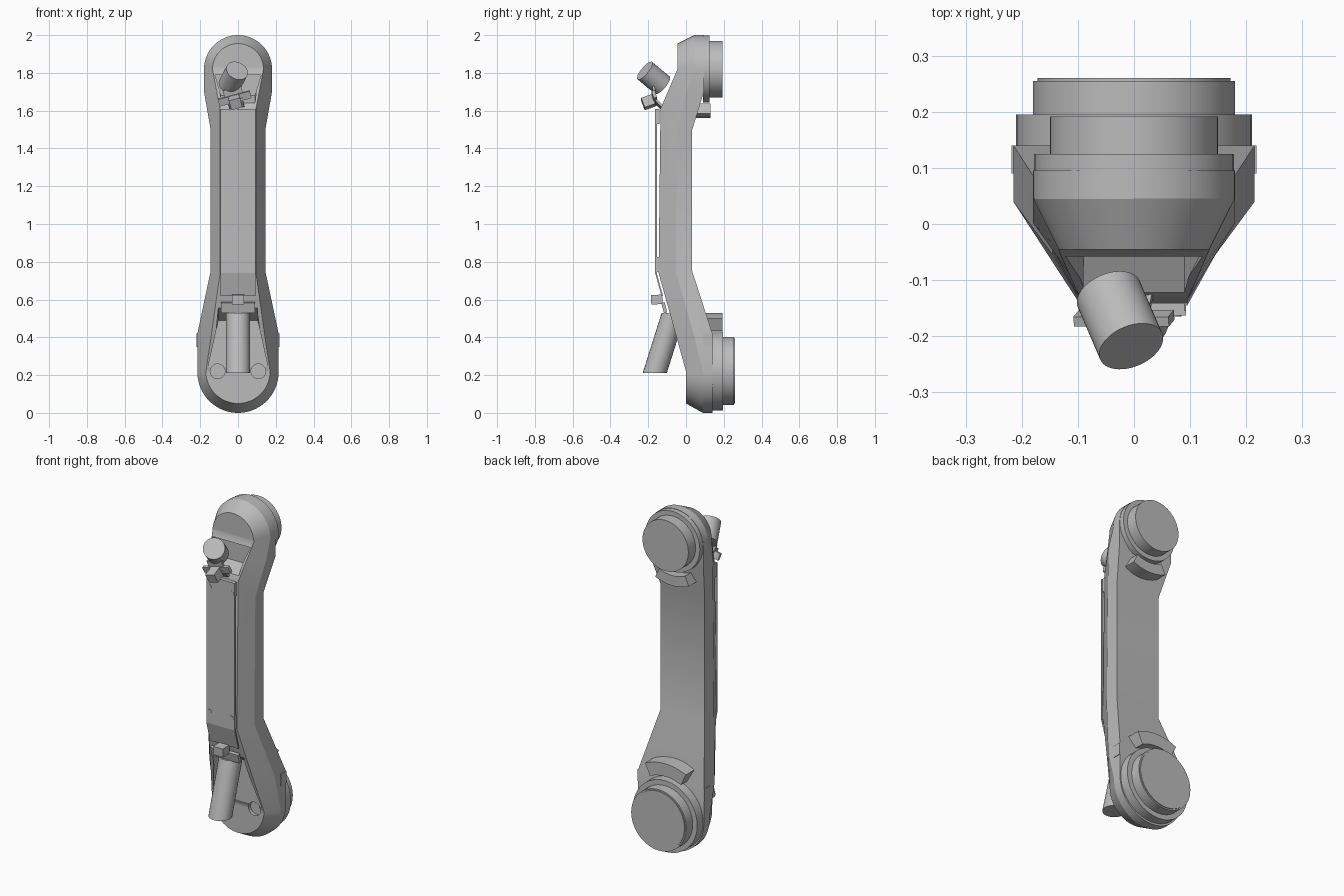
import bpy, bmesh, math
from mathutils import Vector, Matrix

if "Cube" in bpy.data.objects:
    bpy.data.objects.remove(bpy.data.objects["Cube"], do_unlink=True)

grey = bpy.data.materials.new("light_grey")
grey.use_nodes = True
grey.diffuse_color = (0.5, 0.5, 0.5, 1)
grey.node_tree.nodes["Principled BSDF"].inputs["Base Color"].default_value = (0.5, 0.5, 0.5, 1)


def finish(name, bm):
    bmesh.ops.recalc_face_normals(bm, faces=bm.faces)
    mesh = bpy.data.meshes.new(name)
    bm.to_mesh(mesh)
    bm.free()
    obj = bpy.data.objects.new(name, mesh)
    bpy.context.collection.objects.link(obj)
    mesh.materials.append(grey)
    return obj


def smooth(obj):
    bpy.ops.object.select_all(action="DESELECT")
    obj.select_set(True)
    bpy.context.view_layer.objects.active = obj
    bpy.ops.object.shade_smooth_by_angle(angle=math.radians(25))
    return obj


def tube(name, start, end, radius):
    a, b = Vector(start), Vector(end)
    bm = bmesh.new()
    turn = (b - a).to_track_quat("Z", "Y").to_matrix().to_4x4()
    bmesh.ops.create_cone(bm, cap_ends=True, segments=48, radius1=radius, radius2=radius,
                          depth=(b - a).length, matrix=Matrix.Translation((a + b) / 2) @ turn)
    return smooth(finish(name, bm))


def box(name, centre, size, tilt=0, pitch=0):
    bm = bmesh.new()
    bmesh.ops.create_cube(bm, size=1, matrix=Matrix.Translation(centre)
                          @ Matrix.Rotation(tilt, 4, "Y") @ Matrix.Rotation(pitch, 4, "X")
                          @ Matrix.Diagonal((*size, 1)))
    return finish(name, bm)


def prism(name, low, high):
    """Bridge two matching rings of points and cap both."""
    bm = bmesh.new()
    a, b = [[bm.verts.new(p) for p in ring] for ring in (low, high)]
    n = len(a)
    bm.faces.new(a)
    bm.faces.new(b)
    for i in range(n):
        bm.faces.new((a[i], a[(i + 1) % n], b[(i + 1) % n], b[i]))
    return finish(name, bm)


def arc(radius, cz, first, last, steps=16):
    angles = [math.radians(first + (last - first) * i / steps) for i in range(steps + 1)]
    return [(radius * math.cos(t), cz + radius * math.sin(t)) for t in angles]


def ramp(z, keys):
    for (z0, v0), (z1, v1) in zip(keys, keys[1:]):
        if z <= z1:
            return v0 + (v1 - v0) * max(0, (z - z0) / (z1 - z0))
    return keys[-1][1]


# Arm body: three matched outlines, front, waist and back
outer = arc(0.215, 0.215, -90, 0) + [(0.215, 0.42), (0.145, 0.75), (0.145, 1.5), (0.18, 1.7)] + arc(0.18, 1.82, 0, 90)
inner = arc(0.17, 0.22, -90, 0) + [(0.143, 0.4), (0.095, 0.74), (0.095, 1.61), (0.116, 1.72)] + arc(0.135, 1.82, 0, 90)
front_y = [(0.22, 0), (0.74, -0.145), (1.61, -0.135), (1.82, -0.045)]
back_y = [(0.42, 0.14), (0.75, 0.033), (1.5, 0.033), (1.68, 0.095)]
bm = bmesh.new()
rows = []
for (xo, zo), (xi, zi) in zip(outer, inner):
    yf = ramp(zi, front_y)
    pts = [(xi, yf, zi), (xo, yf + 0.09, zo), (xo, ramp(zo, back_y), zo)]
    rows.append([bm.verts.new(p) for p in pts] + [bm.verts.new((-x, y, z)) for x, y, z in reversed(pts)])
for a, b in zip(rows, rows[1:]):
    for i in range(6):
        j = (i + 1) % 6
        bm.faces.new((a[i], a[j], b[j], b[i]))
bmesh.ops.remove_doubles(bm, verts=bm.verts, dist=0.0005)
bmesh.ops.dissolve_degenerate(bm, edges=bm.edges, dist=0.0001)
body = finish("arm_body", bm)


# Pockets and holes in the front
def pocket(floor, w_end, z_end, w_wall, z_wall, z_rim):
    profile = [(floor, z_end, w_end), (floor, z_wall, w_wall), (-0.16, z_rim, w_wall),
               (-0.3, z_rim, w_wall), (-0.3, z_end, w_end)]
    return prism("pocket_cutter", [(-w, y, z) for y, z, w in profile], [(w, y, z) for y, z, w in profile])


cutters = [pocket(0, 0.159, 0.24, 0.104, 0.49, 0.6), pocket(-0.046, 0.122, 1.79, 0.09, 1.68, 1.62)]
cutters += [tube("hole_cutter", (s * 0.108, -0.05, 0.22), (s * 0.108, 0.02, 0.22), 0.039) for s in (-1, 1)]
bpy.context.view_layer.objects.active = body
for cutter in cutters:
    mod = body.modifiers.new("cut", "BOOLEAN")
    mod.operation = "DIFFERENCE"
    mod.solver = "EXACT"
    mod.object = cutter
    bpy.context.view_layer.objects.active = body
    bpy.ops.object.modifier_apply(modifier=mod.name)
    bpy.data.objects.remove(cutter, do_unlink=True)
smooth(body)

# Joint discs on the back
for name, z, r, y0, y1 in [("lower_joint_ring", 0.222, 0.21, 0.13, 0.195),
                           ("lower_joint_disc", 0.222, 0.18, 0.19, 0.255),
                           ("lower_joint_cap", 0.222, 0.172, 0.25, 0.26),
                           ("upper_joint_ring", 1.82, 0.178, 0.09, 0.125),
                           ("upper_joint_disc", 1.82, 0.15, 0.12, 0.192)]:
    tube(name, (0, y0, z), (0, y1, z), r)

# Curved stop blocks beside the joints
for name, cz, r0, r1, mid, y0, y1 in [("lower_stop", 0.215, 0.24, 0.315, 90, 0.08, 0.192),
                                      ("upper_stop", 1.82, 0.2, 0.26, 270, 0.03, 0.13)]:
    ring = arc(r0, cz, mid - 25, mid + 25) + arc(r1, cz, mid + 25, mid - 25)
    smooth(prism(name, [(x, y0, z) for x, z in ring], [(x, y1, z) for x, z in ring]))

# Cover plate with a sloped lower lip, spacers and screws
box("cover_plate", (0, -0.159, 1.175), (0.186, 0.009, 0.87))
lip = [(-0.163, 0.74), (-0.155, 0.74), (-0.122, 0.62), (-0.13, 0.62)]
prism("cover_lip", [(-0.093, y, z) for y, z in lip], [(0.093, y, z) for y, z in lip])
for z in (0.785, 1.57):
    box("cover_spacer", (0, -0.149, z), (0.18, 0.016, 0.08))
for s in (-1, 1):
    for z in (0.81, 1.55):
        tube("cover_screw", (s * 0.072, -0.15, z), (s * 0.072, -0.165, z), 0.013)
    box("side_tab", (s * 0.212, 0.115, 0.385), (0.013, 0.05, 0.07))

# Lower connector, its ends cut level
low = [(x, -0.165 + y, 0.212) for x, y in arc(0.064, 0, 0, 345, 23)]
smooth(prism("lower_connector", low, [(x, y + 0.1, 0.53) for x, y, z in low]))
box("lower_bracket", (0, -0.115, 0.557), (0.18, 0.018, 0.055), pitch=0.25)
box("lower_clip", (0, -0.155, 0.6), (0.062, 0.06, 0.05), pitch=0.05)

# Upper connector, angled outwards
tube("upper_connector", (-0.045, -0.125, 1.735), (-0.005, -0.218, 1.812), 0.06)
box("upper_bracket", (-0.018, -0.168, 1.665), (0.175, 0.018, 0.04), tilt=-0.26, pitch=0.3)
box("upper_clip", (-0.015, -0.2, 1.645), (0.06, 0.06, 0.055), tilt=-0.26, pitch=0.35)
box("upper_neck", (-0.025, -0.168, 1.69), (0.1, 0.012, 0.06), tilt=-0.26, pitch=0.2)
box("upper_tongue", (-0.01, -0.145, 1.635), (0.08, 0.012, 0.08), tilt=-0.2, pitch=0.75)
